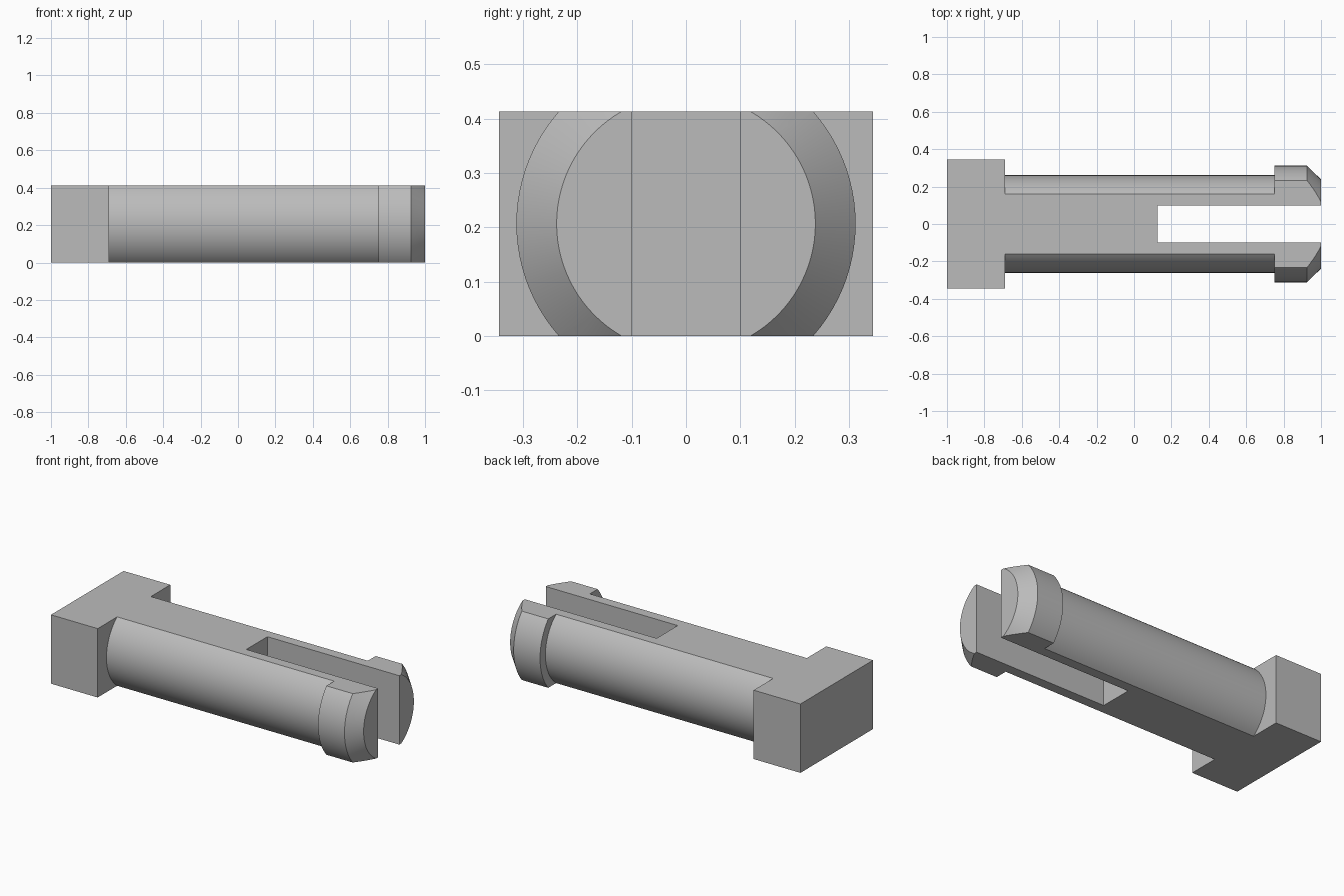
import bpy, bmesh
from math import pi
from mathutils import Matrix, Vector

if "Cube" in bpy.data.objects:
    bpy.data.objects.remove(bpy.data.objects["Cube"])

HEIGHT = 0.413
MID = HEIGHT / 2

grey = bpy.data.materials.new("light_grey")
grey.use_nodes = True
color = (0.5, 0.5, 0.5, 1)
grey.diffuse_color = color
grey.node_tree.nodes["Principled BSDF"].inputs["Base Color"].default_value = color


def add_object(name, bm):
    bmesh.ops.recalc_face_normals(bm, faces=bm.faces)
    mesh = bpy.data.meshes.new(name)
    bm.to_mesh(mesh)
    bm.free()
    mesh.materials.append(grey)
    obj = bpy.data.objects.new(name, mesh)
    bpy.context.collection.objects.link(obj)
    return obj


def box(name, low, high):
    bm = bmesh.new()
    low, high = Vector(low), Vector(high)
    size = Matrix.Diagonal((*(high - low), 1))
    bmesh.ops.create_cube(bm, size=1, matrix=Matrix.Translation((low + high) / 2) @ size)
    return add_object(name, bm)


def combine(target, tool, operation):
    mod = target.modifiers.new(operation.lower(), "BOOLEAN")
    mod.operation, mod.solver, mod.object = operation, "EXACT", tool
    bpy.context.view_layer.objects.active = target
    bpy.ops.object.modifier_apply(modifier=mod.name)
    bpy.data.objects.remove(tool)


# Round shaft with a raised, chamfered lip, turned about the x axis
profile = [(-0.8, 0), (-0.8, 0.261), (0.75, 0.261), (0.75, 0.312),
           (0.925, 0.312), (1, 0.238), (1, 0)]
bm = bmesh.new()
verts = [bm.verts.new((x, r, MID)) for x, r in profile]
edges = [bm.edges.new(pair) for pair in zip(verts, verts[1:])]
bmesh.ops.spin(bm, geom=verts + edges, cent=(0, 0, MID), axis=(1, 0, 0),
               angle=2 * pi, steps=96, use_duplicate=False)
bmesh.ops.remove_doubles(bm, verts=bm.verts, dist=1e-4)
pin = add_object("split_pin", bm)

# Flat top and bottom, square head and the slot that splits the prongs
combine(pin, box("slab", (-2, -1, 0), (2, 1, HEIGHT)), "INTERSECT")
combine(pin, box("head_block", (-1, -0.344, 0), (-0.69, 0.344, HEIGHT)), "UNION")
combine(pin, box("slot", (0.125, -0.1, -1), (2, 0.1, 1)), "DIFFERENCE")

bpy.ops.object.select_all(action="DESELECT")
pin.select_set(True)
bpy.context.view_layer.objects.active = pin
bpy.ops.object.shade_smooth_by_angle(angle=pi / 6)
